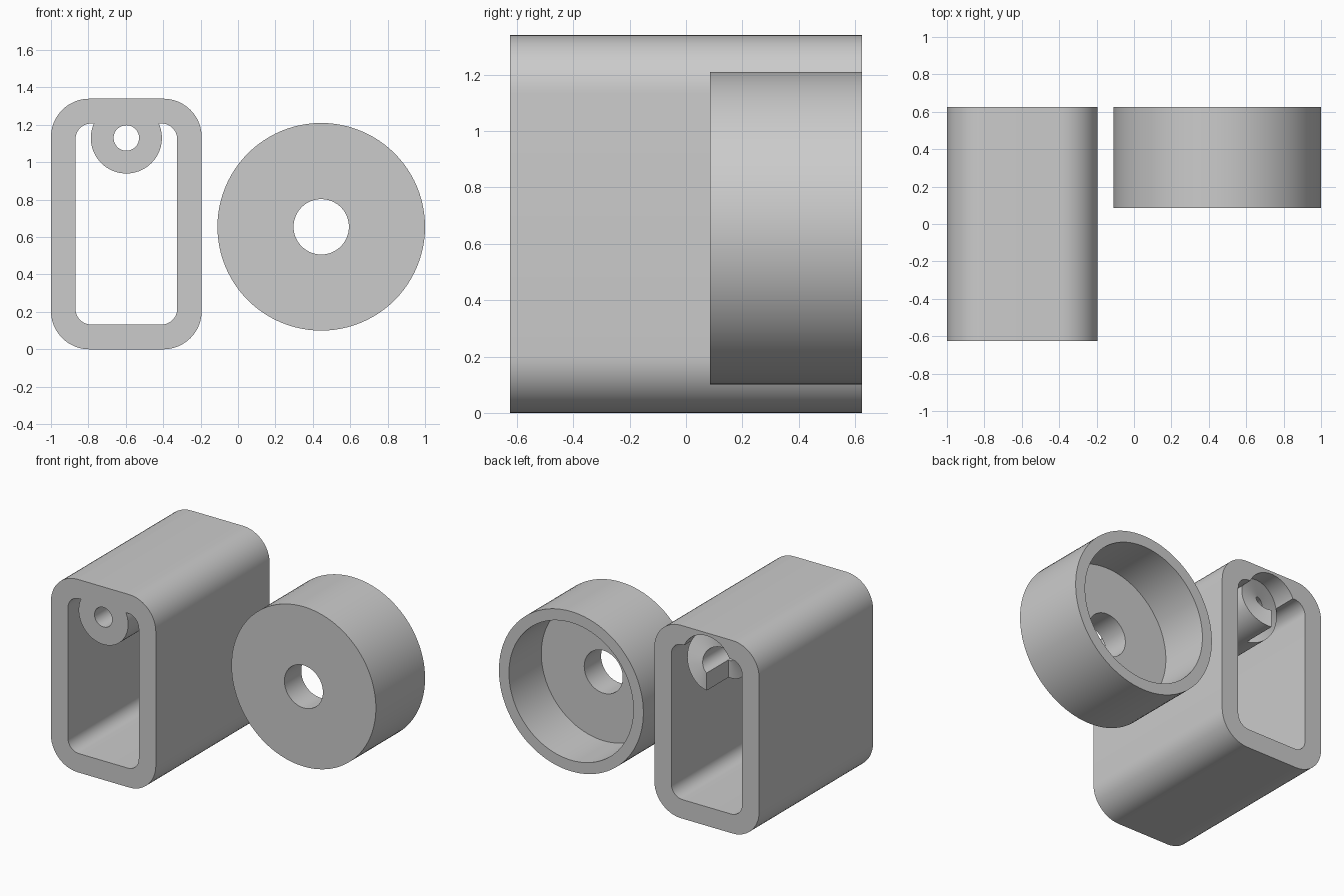
import bpy, bmesh
from math import sin, cos, pi, radians

if "Cube" in bpy.data.objects:
    bpy.data.objects.remove(bpy.data.objects["Cube"])

grey = bpy.data.materials.new("plain_grey")
grey.use_nodes = True
grey.diffuse_color = (0.6, 0.6, 0.6, 1)
grey.node_tree.nodes["Principled BSDF"].inputs["Base Color"].default_value = (0.6, 0.6, 0.6, 1)

FRONT, BACK = -0.625, 0.625
TUBE_X, TUBE_Z = -0.597, 0.67
BOSS_X, BOSS_Z, BOSS_R, BORE_R = -0.597, 1.13, 0.19, 0.068
RAMP = 0.24


def select_only(obj):
    bpy.ops.object.select_all(action='DESELECT')
    obj.select_set(True)
    bpy.context.view_layer.objects.active = obj


def ring_object(name, columns, step=False):
    """Join neighbouring closed cross-sections into a ring; step closes a helical end."""
    bm = bmesh.new()
    rows = [[bm.verts.new(p) for p in col] for col in columns]
    count = len(rows)
    for i in range(count - 1 if step else count):
        a, b = rows[i], rows[(i + 1) % count]
        for j in range(len(a)):
            k = (j + 1) % len(a)
            bm.faces.new((a[j], b[j], b[k], a[k]))
    if step:
        first, last = rows[0], rows[-1]
        bm.faces.new((first[1], first[2], last[2], last[1]))
        bmesh.ops.remove_doubles(bm, verts=bm.verts, dist=1e-5)
    bmesh.ops.recalc_face_normals(bm, faces=bm.faces)
    mesh = bpy.data.meshes.new(name)
    bm.to_mesh(mesh)
    bm.free()
    mesh.materials.append(grey)
    obj = bpy.data.objects.new(name, mesh)
    bpy.context.collection.objects.link(obj)
    return obj


def smooth(obj):
    select_only(obj)
    bpy.ops.object.shade_smooth_by_angle(angle=radians(30))


def rounded_rect(half_w, half_h, r, steps=12):
    pts = []
    for q, (sx, sz) in enumerate([(1, 1), (-1, 1), (-1, -1), (1, -1)]):
        for i in range(steps + 1):
            t = (q + i / steps) * pi / 2
            pts.append((TUBE_X + sx * (half_w - r) + r * cos(t),
                        TUBE_Z + sz * (half_h - r) + r * sin(t)))
    return pts


# Rounded rectangular tube
outer = rounded_rect(0.403, 0.67, 0.205)
inner = rounded_rect(0.272, 0.538, 0.085)
tube = ring_object("rectangular_tube", [
    [(ox, FRONT, oz), (ox, BACK, oz), (ix, BACK, iz), (ix, FRONT, iz)]
    for (ox, oz), (ix, iz) in zip(outer, inner)])

# Round groove in the tube roof that holds the boss
bpy.ops.mesh.primitive_cylinder_add(vertices=72, radius=BOSS_R, depth=2,
                                    location=(BOSS_X, 0, BOSS_Z), rotation=(pi / 2, 0, 0))
cutter = bpy.context.object
cutter.name = "groove_cutter"
cutter.hide_render = True
cutter.data.materials.append(grey)
cut = tube.modifiers.new("groove", 'BOOLEAN')
cut.operation = 'DIFFERENCE'
cut.solver = 'EXACT'
cut.object = cutter
select_only(tube)
bpy.ops.object.modifier_apply(modifier=cut.name)
bpy.data.objects.remove(cutter)
smooth(tube)

# Bored boss whose back end is a one-turn helical ramp
columns = []
SEG = 72
for i in range(SEG + 1):
    t = 2 * pi * i / SEG
    back = BACK - RAMP * i / SEG
    columns.append([(BOSS_X + r * sin(t), y, BOSS_Z - r * cos(t))
                    for r, y in ((BOSS_R, FRONT), (BOSS_R, back), (BORE_R, back), (BORE_R, FRONT))])
smooth(ring_object("ramped_boss", columns, step=True))

# Round cup with a central hole, open at the back
profile = [(0.148, 0.085), (0.555, 0.085), (0.555, BACK), (0.478, BACK), (0.478, 0.27), (0.148, 0.27)]
cup = ring_object("round_cup", [
    [(0.445 + r * cos(t), y, 0.655 + r * sin(t)) for r, y in profile]
    for t in (2 * pi * i / 96 for i in range(96))])
smooth(cup)
